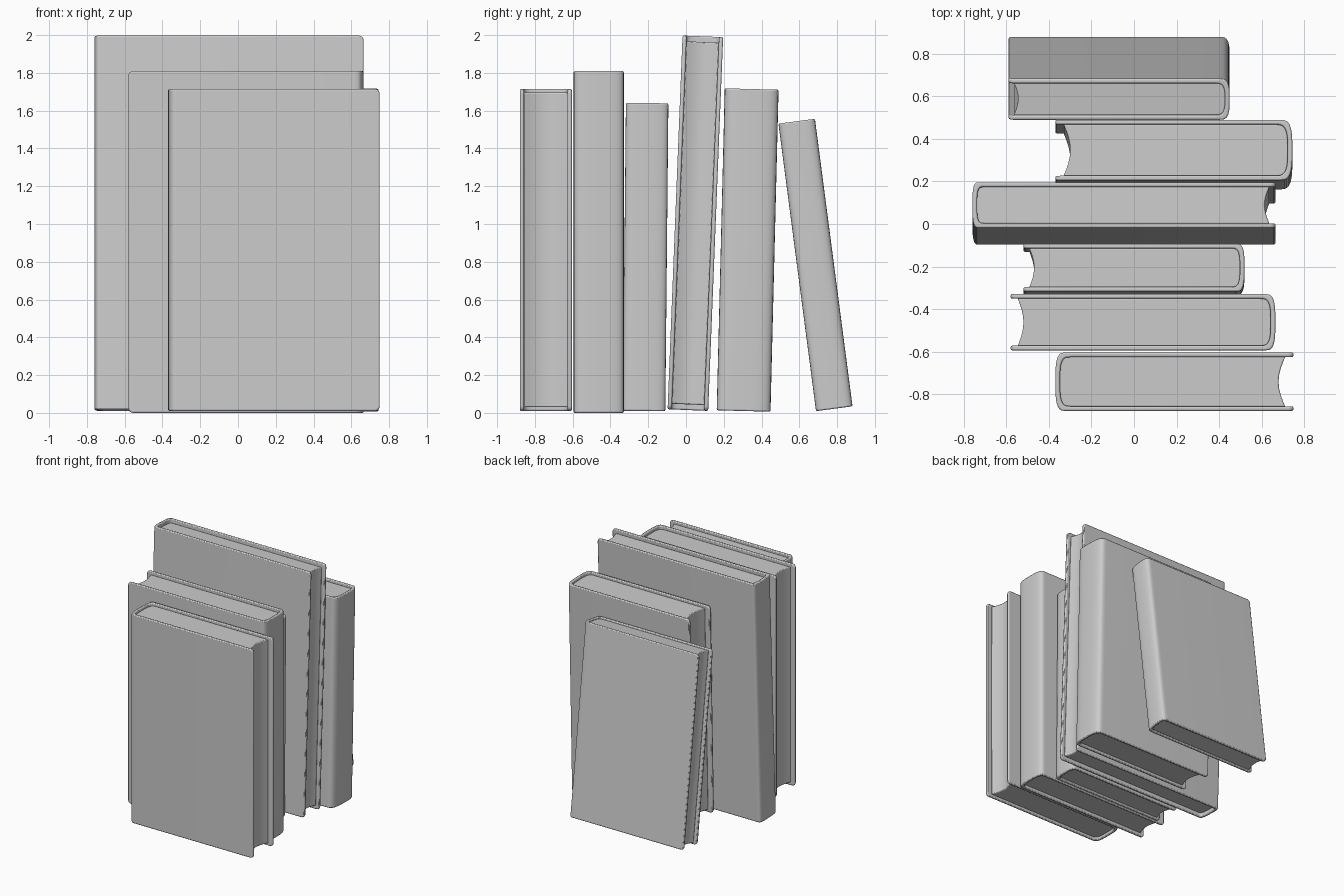
import bpy, bmesh
from math import sin, cos, pi

cube = bpy.data.objects.get("Cube")
if cube:
    bpy.data.objects.remove(cube)


def material(name, value):
    m = bpy.data.materials.new(name)
    m.use_nodes = True
    colour = (value, value, value, 1)
    m.diffuse_color = colour
    m.node_tree.nodes["Principled BSDF"].inputs["Base Color"].default_value = colour
    return m


GREY = material("plain grey", 0.6)
BOARD = 0.022


def spine_curve(start, depth, half, steps=16):
    """Squared-off half round, from the front board to the back board."""
    points = []
    for i in range(steps + 1):
        a = -pi / 2 + pi * i / steps
        side = 1 if a > 0 else -1
        u = start + depth * (1 - max(cos(a), 0) ** 0.6)
        points.append((u, side * half * abs(sin(a)) ** 0.6))
    return points


def extrude_profile(name, profile, low, high, facing, corner=0):
    """Raise an outline into a solid; facing mirrors it so the spine is at +x or -x."""
    bm = bmesh.new()
    face = bm.faces.new([bm.verts.new((u, v, low)) for u, v in profile])
    raised = bmesh.ops.extrude_face_region(bm, geom=[face])["geom"]
    bmesh.ops.translate(bm, vec=(0, 0, high - low),
                        verts=[g for g in raised if isinstance(g, bmesh.types.BMVert)])
    # Round the outer corners of the boards
    if corner:
        reach = max(u for u, v in profile) - 0.001
        edges = [e for e in bm.edges
                 if all(v.co.x > reach for v in e.verts)
                 and abs(e.verts[0].co.z - e.verts[1].co.z) < 0.001]
        bmesh.ops.bevel(bm, geom=edges, offset=corner, segments=4,
                        profile=0.5, affect='EDGES')
    for v in bm.verts:
        v.co.x *= facing
    bmesh.ops.recalc_face_normals(bm, faces=bm.faces)
    mesh = bpy.data.meshes.new(name)
    bm.to_mesh(mesh)
    bm.free()
    mesh.materials.append(GREY)
    obj = bpy.data.objects.new(name, mesh)
    bpy.context.collection.objects.link(obj)
    return obj


def finish(obj, width):
    bevel = obj.modifiers.new("soft edges", 'BEVEL')
    bevel.width = width
    bevel.segments = 2
    bevel.limit_method = 'ANGLE'
    bevel.angle_limit = 0.7
    bpy.ops.object.select_all(action='DESELECT')
    obj.select_set(True)
    bpy.context.view_layer.objects.active = obj
    bpy.ops.object.shade_smooth_by_angle(angle=0.7)


def book(name, spine_x, edge_x, y, z, thick, height, lean, depth, recess, top_gap):
    length = abs(edge_x - spine_x)
    facing = 1 if edge_x > spine_x else -1
    half = thick / 2

    # Cover: two boards joined by a rounded spine
    outer = [(length, -half)] + spine_curve(0, depth, half) + [(length, half)]
    inner = [(length, -half + BOARD)] + spine_curve(BOARD, depth, half - BOARD) \
        + [(length, half - BOARD)]
    cover = extrude_profile(name + "_cover", outer + inner[::-1], 0, height, facing, 0.025)

    # Pages: block with a hollow fore edge
    inside = half - BOARD + 0.002
    fore = [(length - recess * (0.55 + 0.45 * cos(pi / 2 * k / 4)), inside * k / 4)
            for k in range(4, -5, -1)]
    pages = extrude_profile(name + "_pages", spine_curve(BOARD - 0.002, depth, inside) + fore,
                            top_gap, height - top_gap, facing)

    for obj, soft in ((cover, 0.007), (pages, 0.006)):
        finish(obj, soft)
        obj.location = (spine_x, y, z)
        obj.rotation_euler.x = lean


# name, spine x, fore edge x, y, z, thickness, height, lean, spine depth, recess, page inset
BOOKS = [
    ("front_book", -0.37, 0.75, -0.742, 0.01, 0.275, 1.705, 0.0, 0.05, 0.07, 0.02),
    ("second_book", 0.665, -0.58, -0.462, 0.0, 0.265, 1.81, 0.0, 0.05, 0.06, 0.025),
    ("third_book", 0.52, -0.52, -0.222, 0.01, 0.225, 1.63, -0.01, 0.04, 0.05, 0.015),
    ("tall_book", -0.76, 0.665, 0.01, 0.015, 0.215, 1.98, -0.04, 0.03, 0.05, 0.03),
    ("fifth_book", 0.745, -0.37, 0.305, 0.01, 0.285, 1.705, -0.025, 0.06, 0.07, 0.02),
    ("leaning_book", 0.45, -0.59, 0.785, 0.022, 0.195, 1.535, 0.13, 0.05, 0.045, 0.012),
]
for entry in BOOKS:
    book(*entry)
